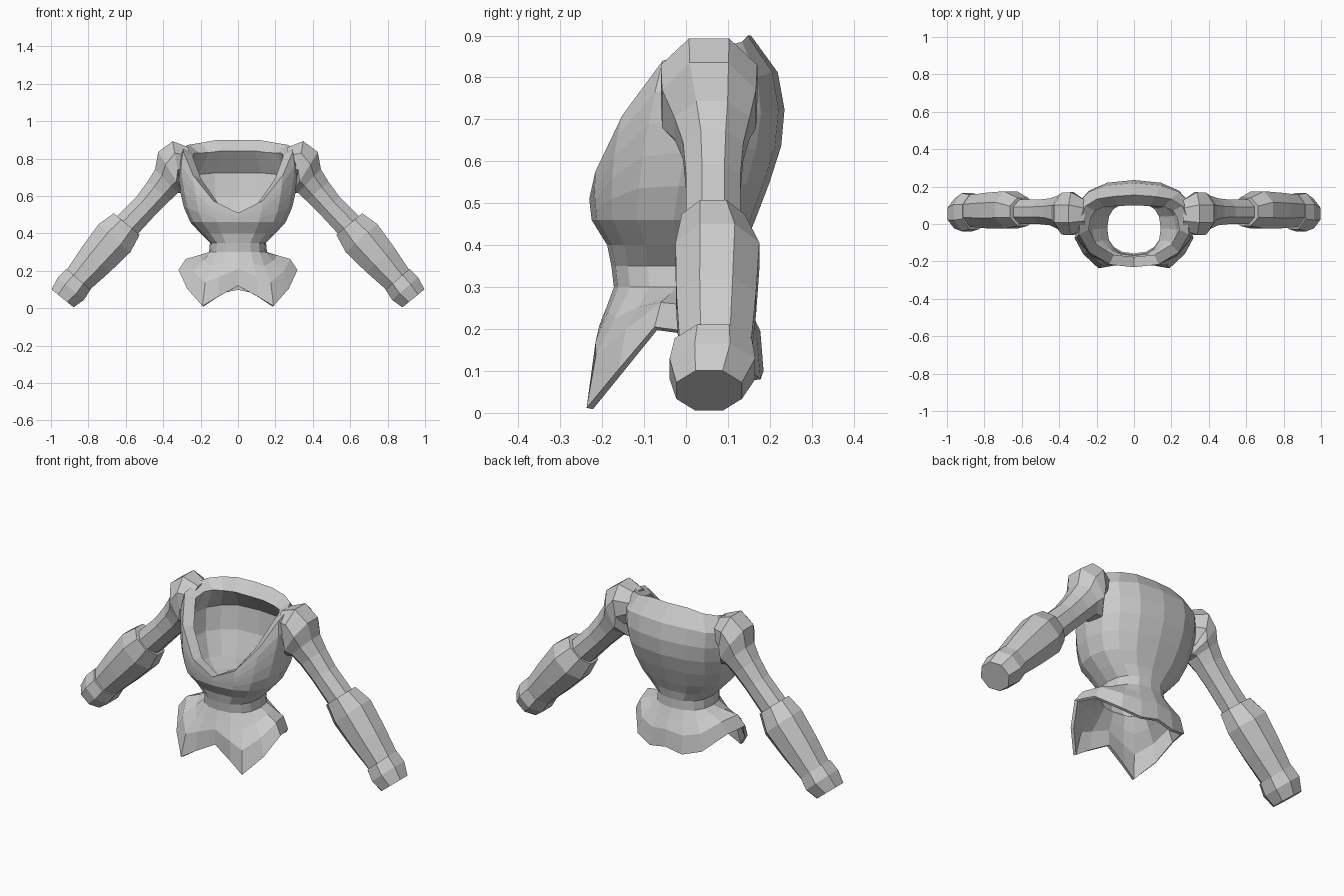
import bpy, bmesh
from math import sin, cos, pi, radians

if "Cube" in bpy.data.objects:
    bpy.data.objects.remove(bpy.data.objects["Cube"])

N = 16  # columns around the body


def make(name, rings, caps=False):
    """Skin a list of closed rings into one flat-shaded object."""
    bm = bmesh.new()
    vs = [[bm.verts.new(p) for p in r] for r in rings]
    n = len(rings[0])
    for a, b in zip(vs, vs[1:]):
        for i in range(n):
            j = (i + 1) % n
            bm.faces.new((a[i], a[j], b[j], b[i]))
    if caps:
        bm.faces.new(vs[0])
        bm.faces.new(vs[-1])
    bmesh.ops.recalc_face_normals(bm, faces=bm.faces)
    me = bpy.data.meshes.new(name)
    bm.to_mesh(me)
    bm.free()
    ob = bpy.data.objects.new(name, me)
    bpy.context.collection.objects.link(ob)
    return ob


def interp(table, z):
    """Linear lookup in rows of (key, values...)."""
    for a, b in zip(table, table[1:]):
        if z <= b[0]:
            t = max(0, (z - a[0]) / (b[0] - a[0]))
            return [p + (q - p) * t for p, q in zip(a[1:], b[1:])]
    return list(table[-1][1:])


def spow(v, e):
    return abs(v) ** e * (1 if v >= 0 else -1)


# Torso profile: height, half width, front y, back y
PROFILE = [(.30, .155, -.172, .13), (.35, .15, -.178, .13),
           (.40, .20, -.188, .14), (.46, .255, -.225, .165),
           (.52, .285, -.232, .19), (.60, .305, -.23, .215),
           (.66, .315, -.222, .235), (.74, .325, -.20, .235),
           (.83, .325, -.17, .215), (.90, .25, -.08, .155)]
# Neckline height by angle from the front
RIM = [(0, .51), (22.5, .575), (45, .71), (67.5, .84), (90, .865),
       (135, .885), (157.5, .90), (180, .90)]


def torso_point(i, level, inset=0, drop=0):
    a = 2 * pi * i / N
    deg = 360 * min(i, N - i) / N
    rim = interp(RIM, deg)[0]
    z = level if level < .465 else .46 + (rim - .46) * (level - 1)
    w, f, b = interp(PROFILE, z)
    w, d, cy = w - inset, (b - f) / 2 - inset, (f + b) / 2
    return (w * spow(sin(a), .85), cy - d * spow(cos(a), .85),
            z - drop * (.01 + .05 * (1 - cos(a)) / 2))


# Levels below 1 are heights; 1..2 run from the chest base to the neckline
outer = [(v, 0, 0) for v in (.30, .35, .40, .46, 1.2, 1.4, 1.6, 1.8, 2)]
inner = [(2, .055, 1), (1.6, .04, 0), (1.3, .03, 0), (.46, .03, 0),
         (.40, .02, 0), (.35, .007, 0), (.30, .007, 0)]
make("torso_shell", [[torso_point(i, *row) for i in range(N)]
                     for row in outer + inner])

# Flared hip skirt with a wavy hem
HEM = [(0, -.205, .12), (.11, -.223, .06), (.19, -.237, .012),
       (.272, -.16, .105), (.318, -.075, .205), (.285, .04, .19),
       (.20, .145, .11), (.10, .178, .08), (0, .185, .10)]
hem = HEM + [(-x, y, z) for x, y, z in HEM[-2:0:-1]]
skirt = []
for t, lift, k in ((0, 0, 1), (.3, .012, 1.03), (.65, .025, 1.07), (1, 0, 1)):
    ring = []
    for i in range(N):
        p, h = torso_point(i, .30), hem[i]
        x, y, z = [u + (v - u) * t for u, v in zip(p, h)]
        ring.append((x * k, y * k, z + lift))
    skirt.append(ring)
ob = make("hip_skirt", skirt)
mod = ob.modifiers.new("thickness", "SOLIDIFY")
mod.thickness, mod.offset = .016, -1


def limb(name, sections):
    """Octagonal limb: x, z, tilt of section, half height, y centre, half depth."""
    rings = []
    k = 1 / cos(pi / 8)
    for x, z, tilt, hn, cy, hy in sections:
        t = radians(tilt)
        ring = []
        for i in range(8):
            a = 2 * pi * (i + .5) / 8
            u = hn * k * cos(a)
            ring.append((x + u * cos(t), cy + hy * k * sin(a), z + u * sin(t)))
        rings.append(ring)
    ob = make(name, rings, True)
    m = ob.modifiers.new("mirror", "MIRROR")
    m.use_axis = (True, False, False)


# Arms, hanging outward and down
limb("upper_arm", [(.27, .785, 97, .075, .05, .08), (.33, .785, 80, .11, .055, .115),
                   (.358, .725, 58, .13, .055, .112), (.382, .68, 46, .088, .062, .09),
                   (.425, .625, 40, .078, .065, .072),
                   (.49, .55, 40, .07, .065, .065), (.60, .435, 40, .073, .065, .065)])
limb("forearm", [(.595, .45, 40, .09, .065, .075), (.66, .375, 42, .113, .075, .1),
                 (.76, .26, 41, .1, .072, .095), (.86, .145, 40, .08, .07, .085)])
limb("cuff", [(.853, .155, 41, .085, .065, .092), (.893, .105, 41, .092, .063, .102),
              (.938, .053, 39, .076, .055, .078)])
